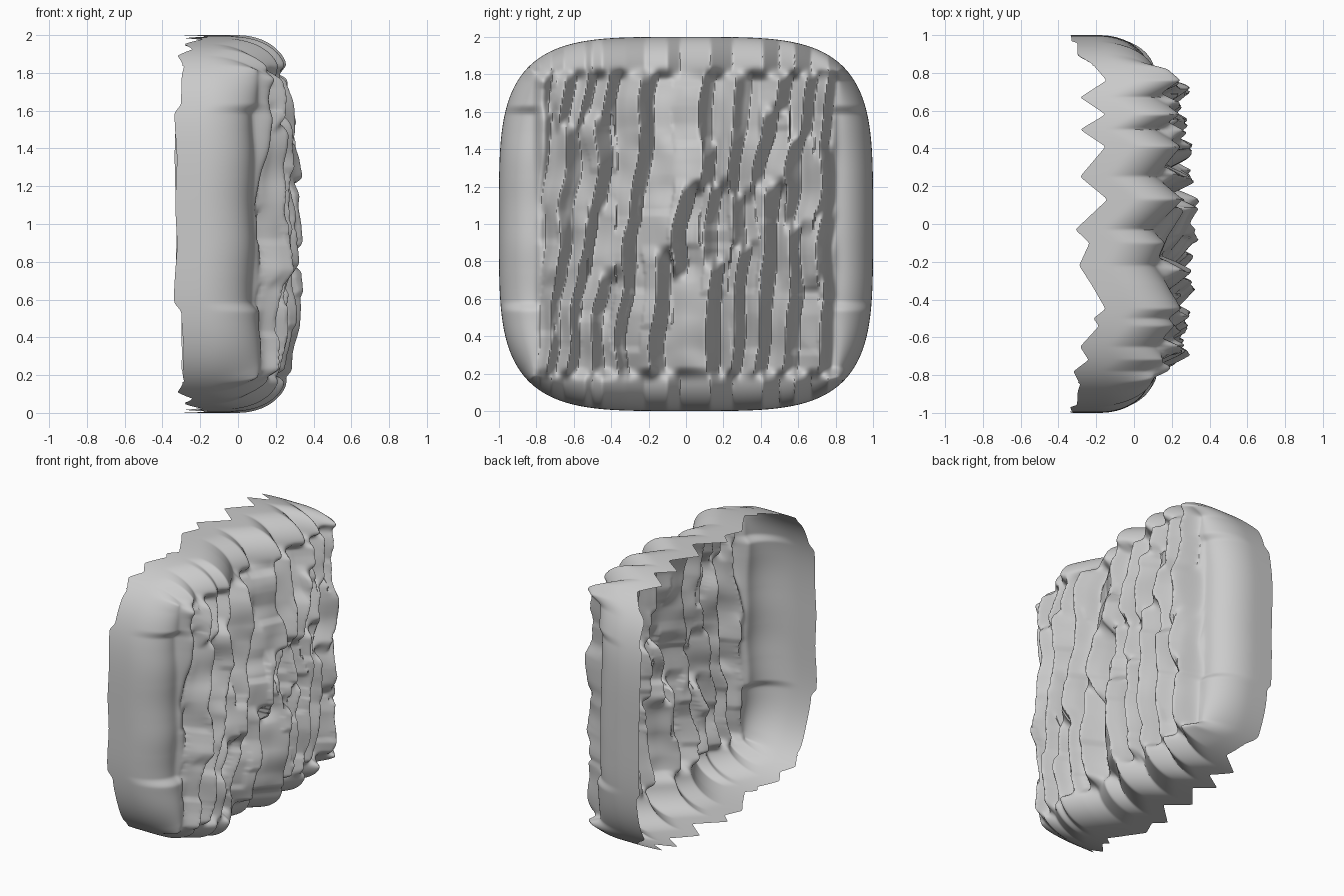
import bpy, math, random
from mathutils import noise, Vector

if "Cube" in bpy.data.objects:
    bpy.data.objects.remove(bpy.data.objects["Cube"])

random.seed(4)

# Positions of the steep drops between bark ridges, one list per height band
ROWS = [
    [-0.77, -0.66, -0.55, -0.42, -0.30, -0.10, 0.19, 0.32, 0.46, 0.60, 0.79],
    [-0.75, -0.62, -0.50, -0.25, 0.02, 0.17, 0.31, 0.50, 0.63, 0.80],
    [-0.74, -0.58, -0.42, -0.20, 0.15, 0.30, 0.44, 0.62, 0.80],
    [-0.73, -0.61, -0.50, -0.36, -0.16, 0.15, 0.34, 0.54, 0.69, 0.80],
]
MIDS = (0.5, 0.95, 1.3, 1.65)
BREAKS = [0.78, 1.10, 1.50]
# Wave of the top and bottom walls: (y, offset along x)
WALL = [(-1, -.085), (-.85, -.05), (-.78, -.085), (-.72, -.005), (-.65, -.05),
        (-.54, .05), (-.50, .02), (-.45, .085), (-.32, .01), (-.22, -.055),
        (-.10, .0), (-.03, -.075), (.13, .095), (.25, -.05), (.41, .085),
        (.50, -.05), (.58, .085), (.67, -.05), (.76, .09), (.97, -.09), (1, -.09)]
OFFSET = [[random.uniform(-0.025, 0.025) for _ in range(14)] for _ in ROWS]
JITTER = [[random.uniform(-0.12, 0.12) for _ in range(14)] for _ in BREAKS]
STEPS = [[random.uniform(0.25, 1.75) for _ in range(3)] for _ in range(14)]


def smooth(t):
    t = min(1, max(0, t))
    return t * t * (3 - 2 * t)


def wall(y):
    for (a, p), (b, q) in zip(WALL, WALL[1:]):
        if y <= b:
            return p + (q - p) * max(0, y - a) / (b - a)
    return WALL[-1][1]


def ridge(row, y):
    # Slow rise to a crest, then a sharp fall toward +y
    falls = [-0.95] + ROWS[row] + [0.98]
    for i in range(len(falls) - 1):
        a, b = falls[i], falls[i + 1]
        if y < b or i == len(falls) - 2:
            w = b - a
            drop = min(0.08, w * 0.48)
            amp = min(0.16, 0.07 + 0.45 * w)
            u = (y - a) / w
            k = 1 - drop / w
            s = u / k if u < k else 1 - (u - k) / (1 - k)
            return amp * (max(0, s) - 0.5) + OFFSET[row][i] * smooth(s * 2)
    return 0


def relief(y0, z0):
    # Displacement of the whole shell along x
    y = min(0.83, max(-0.83, y0))
    z = min(1.82, max(0.18, z0))
    yy = y + 0.035 * noise.noise(Vector((y * 3, z * 4, 1.7)))
    d = ridge(0, yy - 0.06 * (z - MIDS[0]))
    cell = int((yy + 1) * 6.5)
    for i, zb in enumerate(BREAKS):
        f = smooth((z - zb - JITTER[i][cell]) / 0.12 + 0.5)
        if f > 0:
            d += (ridge(i + 1, yy - 0.10 * (z - MIDS[i + 1])) - d) * f
    # Small broken ledges inside each strip
    for k, zs in enumerate(STEPS[cell]):
        q = (z - zs) / 0.22
        if 0 < q < 1:
            d += (0.022 if k % 2 else -0.022) * min(1, q * 6) * (1 - q)
    d += 0.03 * noise.noise(Vector((y * 6, z * 6, 0.3)))
    # Side walls sit further back than the face, with shallow steps
    e = smooth((abs(y) - 0.74) / 0.08)
    mid = smooth((z - 0.53) / 0.06) * smooth((1.64 - z) / 0.06)
    side = -0.06 - 0.035 * mid + 0.015 * noise.noise(Vector((y, z * 4, 5.2)))
    d += (side - d) * e
    # Top and bottom walls follow their own wave
    return d + (wall(y0) - d) * smooth((abs(z0 - 1) - 0.76) / 0.08)


# Grid of the face plus rings that wrap round the sides to the open back
N, K = 110, 24
FACE = 0.81
SIZE = N + K
verts, faces = [], []
for j in range(-SIZE, SIZE + 1):
    for i in range(-SIZE, SIZE + 1):
        m = max(abs(i), abs(j))
        if m <= N:
            y, z = FACE * i / N, FACE * j / N
            x = 0.23 - 0.06 * (m / N) ** 4
        else:
            a, b = i / m, j / m
            n = (a ** 4 + b ** 4) ** 0.25
            t = (m - N) / K
            th = min(1, t / 0.8) * math.pi / 2
            w = math.sin(th)
            x = 0.17 - 0.26 * (1 - math.cos(th)) - 0.155 * max(0, (t - 0.8) / 0.2)
            y = FACE * a * (1 - w) + a / n * w
            z = FACE * b * (1 - w) + b / n * w
        verts.append((x + relief(y, z + 1), y, z + 1))

W = 2 * SIZE + 1
for j in range(W - 1):
    for i in range(W - 1):
        p = j * W + i
        faces.append((p, p + 1, p + W + 1, p + W))

mesh = bpy.data.meshes.new("bark_shell")
mesh.from_pydata(verts, [], faces)
obj = bpy.data.objects.new("bark_shell", mesh)
bpy.context.collection.objects.link(obj)
# Soften the ridge crests a little
soft = obj.modifiers.new("soften", 'SMOOTH')
soft.factor = 0.5
soft.iterations = 4
bpy.context.view_layer.objects.active = obj
obj.select_set(True)
bpy.ops.object.shade_smooth_by_angle(angle=math.radians(60))
